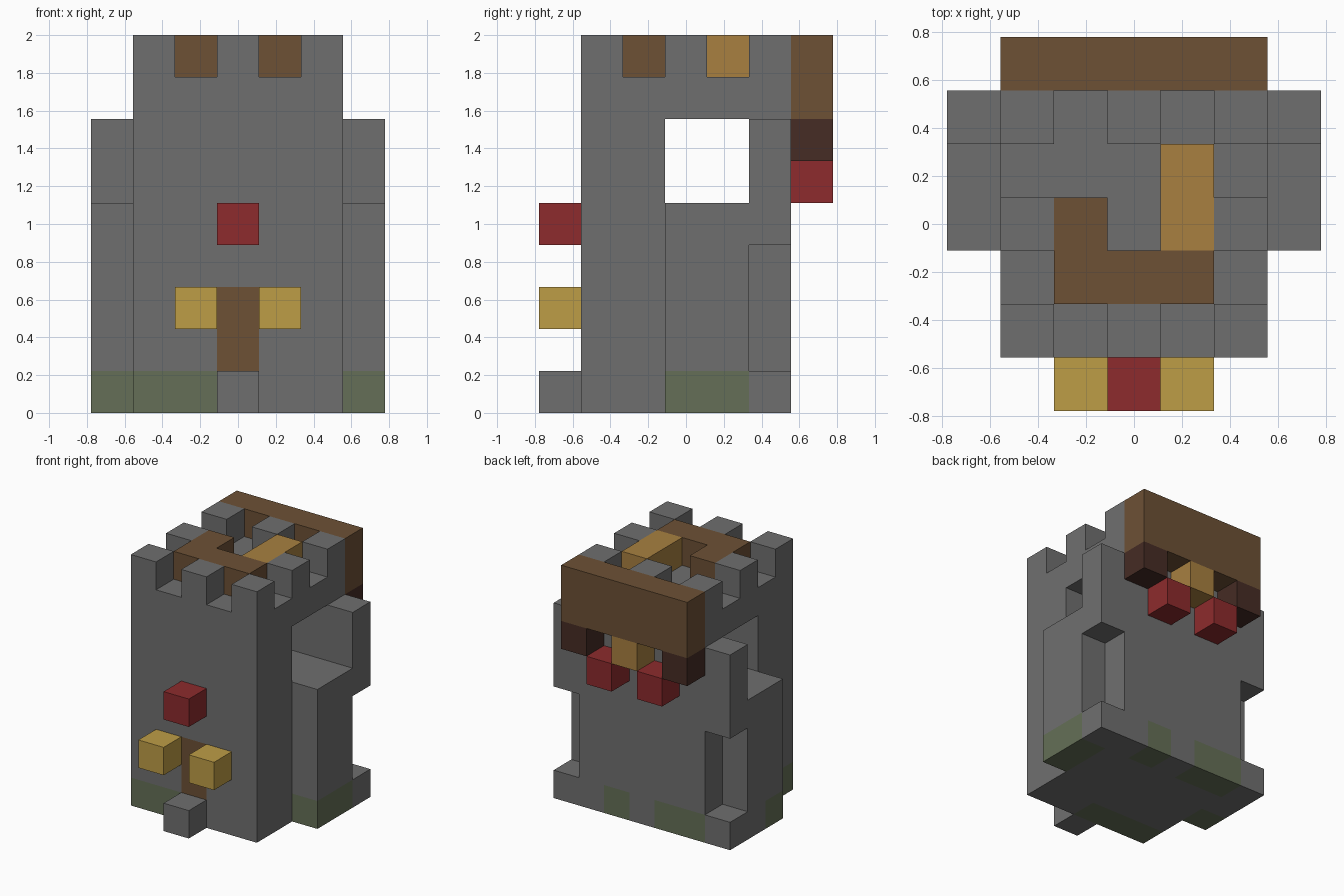
import bpy
import bmesh
import math
from itertools import product
from mathutils import Vector

if "Cube" in bpy.data.objects:
    bpy.data.objects.remove(bpy.data.objects["Cube"], do_unlink=True)

UNIT = 2 / 9  # one building block

COLOURS = {
    "stone": (0.159, 0.159, 0.159),
    "moss": (0.130, 0.159, 0.095),
    "brown_wood": (0.153, 0.082, 0.036),
    "dark_wood": (0.061, 0.025, 0.018),
    "tan_wood": (0.392, 0.216, 0.051),
    "yellow": (0.515, 0.337, 0.061),
    "red": (0.266, 0.024, 0.026),
}
materials = {}
for name, rgb in COLOURS.items():
    mat = bpy.data.materials.new(name)
    mat.use_nodes = True
    mat.diffuse_color = (*rgb, 1)
    mat.node_tree.nodes["Principled BSDF"].inputs["Base Color"].default_value = (*rgb, 1)
    materials[name] = mat

cells = {}  # block position -> (part, colour)


def span(v):
    return range(v[0], v[1] + 1) if isinstance(v, tuple) else (v,)


def fill(part, colour, x, y, z):
    """Fill a box of blocks; each axis is one index or an inclusive range."""
    for pos in product(span(x), span(y), span(z)):
        cells[pos] = (part, colour)


def carve(x, y, z):
    for pos in product(span(x), span(y), span(z)):
        cells.pop(pos, None)


def paint(colour, x, y, z):
    for pos in product(span(x), span(y), span(z)):
        cells[pos] = (cells[pos][0], colour)


# Tower body with a passage through it from side to side
fill("tower", "stone", (-2, 2), (-2, 2), (0, 7))
carve((-2, 2), (0, 1), (5, 6))

# Battlements on every second block of the rim
for x, y in product((-2, 0, 2), repeat=2):
    if (x, y) != (0, 0):
        fill("battlements", "stone", x, y, 8)

# Side buttresses with a notch at the rear corner
for side, name in ((-1, "right_buttress"), (1, "left_buttress")):
    fill(name, "stone", 3 * side, (0, 1), (0, 4))
    fill(name, "stone", 3 * side, 2, 0)
    fill(name, "stone", 3 * side, 2, (4, 6))

# Front: door, step, lanterns and red ornament
paint("brown_wood", 0, -2, (1, 2))
fill("door_step", "stone", 0, -3, 0)
fill("front_ornament", "red", 0, -3, 4)
for x, name in ((-1, "right_lantern"), (1, "left_lantern")):
    fill(name, "yellow", x, -3, 2)

# Timber on the roof deck
fill("deck_timber", "brown_wood", (-1, 1), -1, 8)
fill("deck_timber", "brown_wood", -1, 0, 8)
fill("deck_beam", "tan_wood", 1, (0, 1), 8)

# Rear hoarding with brackets and hanging ornaments
fill("rear_hoarding", "brown_wood", (-2, 2), 3, (7, 8))
fill("hoarding_peg", "tan_wood", 0, 3, 6)
for side, name in ((-1, "right"), (1, "left")):
    fill(name + "_bracket", "dark_wood", 2 * side, 3, 6)
    fill(name + "_rear_ornament", "red", side, 3, 5)

# Moss along the foot of the walls
paint("moss", (-2, 0), -2, 0)
paint("moss", (-2, -1), 2, 0)
paint("moss", 1, 2, 0)
paint("moss", 3, (0, 1), 0)
paint("moss", -3, 0, 0)


def build(part):
    """Make one part from the outer faces of its blocks."""
    bm = bmesh.new()
    mesh = bpy.data.meshes.new(part)
    slots = []
    for pos, (owner, colour) in cells.items():
        if owner != part:
            continue
        if colour not in slots:
            slots.append(colour)
            mesh.materials.append(materials[colour])
        centre = Vector(pos) + Vector((0, 0, 0.5))
        for axis, sign in product(range(3), (-1, 1)):
            n = Vector((0, 0, 0))
            n[axis] = sign
            if tuple(int(a + b) for a, b in zip(pos, n)) in cells:
                continue
            u = Vector((n.y, n.z, n.x))
            v = n.cross(u)
            corners = ((-1, -1), (1, -1), (1, 1), (-1, 1))
            verts = [bm.verts.new((centre + (n + u * a + v * b) / 2) * UNIT)
                     for a, b in corners]
            bm.faces.new(verts).material_index = slots.index(colour)
    bmesh.ops.remove_doubles(bm, verts=bm.verts[:], dist=UNIT / 100)
    bmesh.ops.dissolve_limit(bm, angle_limit=math.radians(1), verts=bm.verts[:],
                             edges=bm.edges[:], delimit={'MATERIAL'})
    bm.to_mesh(mesh)
    bm.free()
    obj = bpy.data.objects.new(part, mesh)
    bpy.context.collection.objects.link(obj)


for part in dict.fromkeys(owner for owner, _ in cells.values()):
    build(part)
